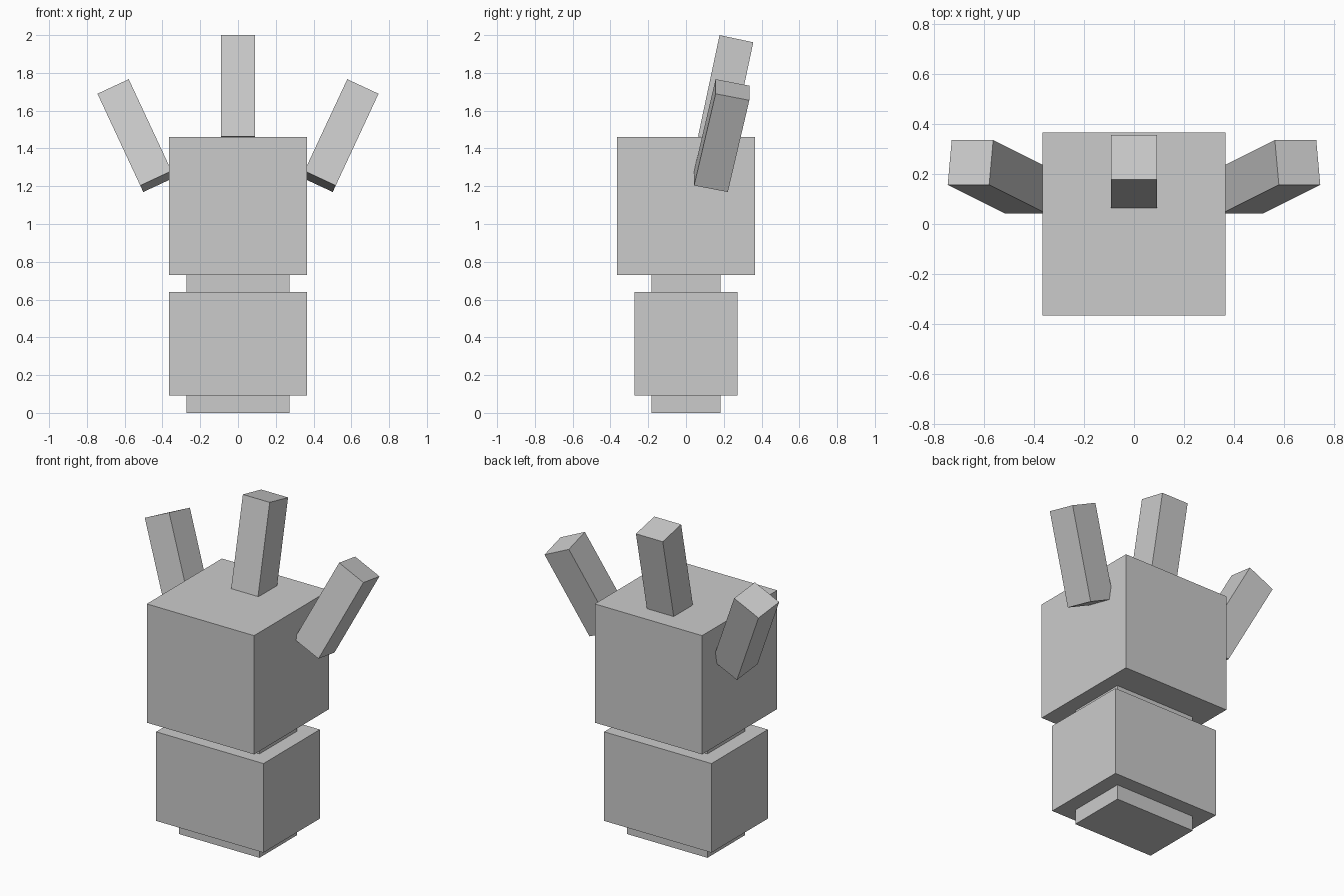
import bpy
from math import radians

if "Cube" in bpy.data.objects:
    bpy.data.objects.remove(bpy.data.objects["Cube"])

U = 0.0913  # one block unit


def box(name, size, center, rot=(0, 0, 0)):
    """Box with size in block units, centre in scene units, rotation in degrees."""
    bpy.ops.mesh.primitive_cube_add(size=1, location=center,
                                    rotation=[radians(a) for a in rot])
    obj = bpy.context.object
    obj.name = name
    obj.scale = [s * U for s in size]
    bpy.ops.object.transform_apply(location=False, rotation=False, scale=True)
    return obj


# Slim core: shows as the foot below the body and the neck above it
box("core", (6, 4, 8), (0, 0, 4 * U))

# Wide body block around the core
box("body", (8, 6, 6), (0, 0, 4 * U))

# Cubic head
box("head", (8, 8, 8), (0, 0, 12 * U))

# Top spike leaning back
box("top_spike", (2, 2, 6), (0, 0.21, 1.713), (-12, 0, 0))

# Side spikes leaning back and outwards
for side, label in ((1, "right"), (-1, "left")):
    box(label + "_spike", (2, 2, 6), (side * 0.54, 0.189, 1.468),
        (-12, side * 25, 0))
